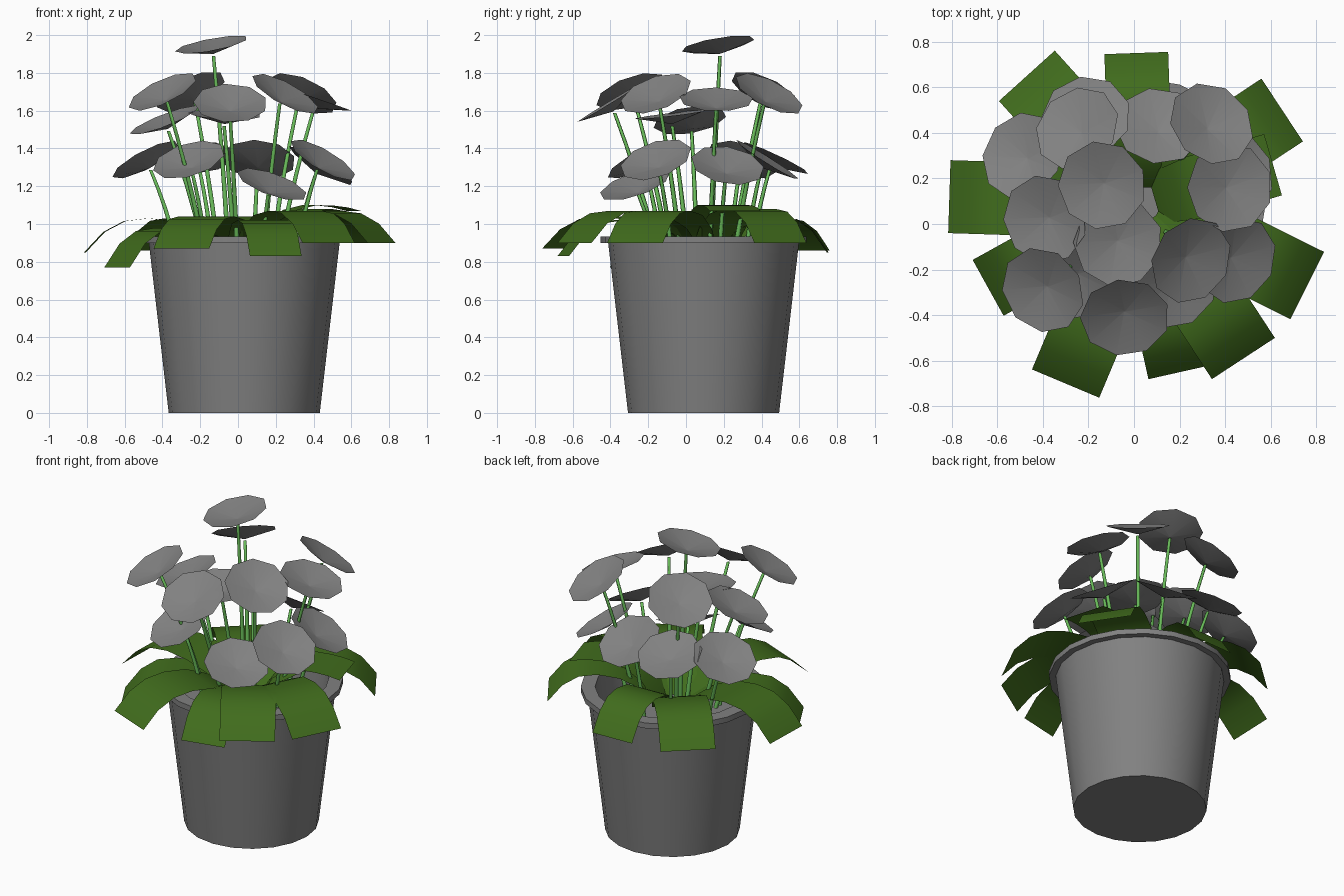
import bpy
import bmesh
import math
from mathutils import Vector

cube = bpy.data.objects.get("Cube")
if cube:
    bpy.data.objects.remove(cube, do_unlink=True)


def material(name, rgb):
    mat = bpy.data.materials.new(name)
    mat.use_nodes = True
    mat.diffuse_color = (*rgb, 1)
    bsdf = mat.node_tree.nodes["Principled BSDF"]
    bsdf.inputs["Base Color"].default_value = (*rgb, 1)
    bsdf.inputs["Roughness"].default_value = 0.8
    return mat


GREY = material("plain grey", (0.22, 0.22, 0.22))
LEAF = material("leaf green", (0.052, 0.15, 0.012))
STEM = material("stem green", (0.14, 0.5, 0.1))
POT = Vector((0.033, 0.093, 0))
UP = Vector((0, 0, 1))


def ring(center, normal, radius, sides):
    """Points of a regular polygon around an axis."""
    u = normal.cross(Vector((0, 1, 0))).normalized() * radius
    v = normal.cross(u)
    turns = [math.tau * i / sides for i in range(sides)]
    return [center + u * math.cos(a) + v * math.sin(a) for a in turns]


def loft(name, rows, mat, closed=True, cap_start=False, cap_end=False, angle=40):
    """Skin a list of point rows with quads."""
    bm = bmesh.new()
    grid = [[bm.verts.new(p) for p in row] for row in rows]
    for a, b in zip(grid, grid[1:]):
        n = len(a)
        for i in range(n if closed else n - 1):
            j = (i + 1) % n
            bm.faces.new((a[i], a[j], b[j], b[i]))
    if cap_start:
        bm.faces.new(grid[0][::-1])
    if cap_end:
        bm.faces.new(grid[-1])
    mesh = bpy.data.meshes.new(name)
    bm.to_mesh(mesh)
    bm.free()
    mesh.materials.append(mat)
    obj = bpy.data.objects.new(name, mesh)
    bpy.context.collection.objects.link(obj)
    bpy.ops.object.select_all(action="DESELECT")
    obj.select_set(True)
    bpy.context.view_layer.objects.active = obj
    bpy.ops.object.shade_smooth_by_angle(angle=math.radians(angle))
    return obj


# Tapered pot with a flared lip and a hollow top
profile = [(0.4, 0), (0.505, 0.9), (0.545, 0.9), (0.545, 0.935), (0.46, 0.935), (0.44, 0.76)]
loft("pot", [ring(POT + UP * z, UP, r, 20) for r, z in profile], GREY,
     cap_start=True, cap_end=True)

# Arching leaves: tip x, tip y, tip height, peak height, half width
leaves = [
    (0.01, 0.75, 0.85, 1.04, 0.14), (-0.47, 0.65, 0.86, 1.03, 0.165),
    (-0.81, 0.12, 0.85, 1.03, 0.16), (-0.64, -0.28, 0.77, 0.98, 0.14),
    (-0.30, -0.70, 0.87, 1.04, 0.16), (0.20, -0.65, 0.83, 1.02, 0.14),
    (0.48, -0.59, 0.90, 1.07, 0.165), (0.76, -0.27, 0.90, 1.07, 0.165),
    (0.65, 0.50, 0.90, 1.08, 0.165), (0.61, 0.26, 1.07, 1.10, 0.14),
]
# Along-leaf fraction, share of width, blend from base or tip up to the peak
arch = [(0.1, 0.8, 0.0), (0.25, 0.9, 0.6), (0.42, 1, 0.9), (0.6, 1, 1.0),
        (0.75, 1, 0.92), (0.88, 1, 0.6), (1.0, 1, 0.0)]
for x, y, tip, peak, half in leaves:
    out = Vector((x, y, 0)) - POT
    side = out.normalized().cross(UP) * half
    rows = []
    for t, share, rise in arch:
        low = 0.84 if t < 0.6 else tip
        mid = POT + out * t + UP * (low + (peak - low) * rise)
        rows.append([mid - side * share, mid + side * share])
    loft("leaf", rows, LEAF, closed=False, angle=60)

# Flower heads: centre x, y, z, then sideways lean of the face
flowers = [
    (-0.14, 0.17, 1.95, -0.18, -0.16),
    (-0.25, 0.42, 1.70, -0.38, 0.40),
    (-0.21, 0.47, 1.35, -0.10, 0.42),
    (-0.49, 0.30, 1.34, -0.45, 0.25),
    (-0.39, 0.02, 1.55, -0.36, -0.16),
    (-0.07, -0.08, 1.58, 0.04, -0.12),
    (-0.40, -0.29, 1.70, -0.40, -0.32),
    (-0.04, -0.41, 1.64, 0.03, -0.52),
    (0.25, -0.16, 1.69, 0.45, -0.30),
    (0.45, -0.16, 1.34, 0.48, -0.28),
    (0.42, 0.16, 1.66, 0.32, 0.02),
    (0.34, 0.44, 1.69, 0.36, 0.42),
    (0.11, 0.43, 1.34, 0.08, 0.53),
    (0.18, -0.27, 1.21, 0.32, -0.30),
    (0.44, 0.22, 1.31, 0.50, 0.16),
    (-0.26, -0.24, 1.34, -0.25, -0.45),
]
for x, y, z, nx, ny in flowers:
    face = Vector((nx, ny, math.sqrt(1 - nx * nx - ny * ny)))
    rim = Vector((x, y, z))
    heart = rim - face * 0.05
    # Shallow dish with a tiny centre ring
    loft("flower", [ring(heart, face, 0.005, 9), ring(rim, face, 0.197, 9)],
         GREY, cap_start=True)
    # Thin stem bending towards its flower, low ones rooted further out
    reach = Vector((x, y, 0)) - POT
    base = POT + reach * (0.45 if z > 1.5 else 0.65) + UP * 0.78
    tip = heart - face * 0.012
    bend = base.lerp(tip, 0.5) - reach * 0.06
    path = []
    for i in range(6):
        t = i / 5
        path.append(base.lerp(bend, t).lerp(bend.lerp(tip, t), t))
    loft("stem", [ring(p, UP, 0.015 - 0.001 * i, 5) for i, p in enumerate(path)],
         STEM, cap_start=True, cap_end=True, angle=80)
